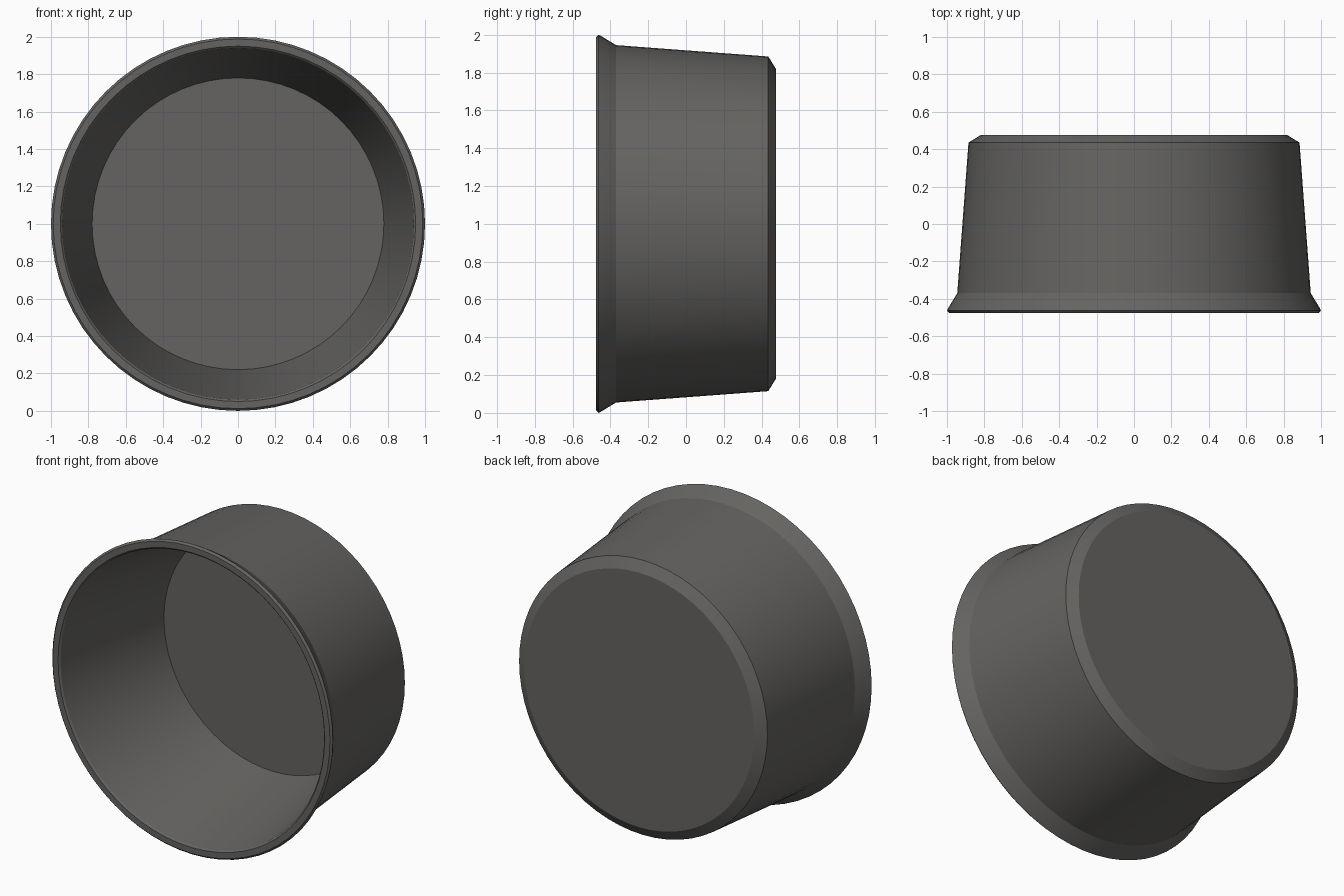
import bpy, bmesh, math

cube = bpy.data.objects.get("Cube")
if cube:
    bpy.data.objects.remove(cube, do_unlink=True)

SEGMENTS = 64
CENTRE_Z = 1.0

# One dark grey for the whole tub
grey = bpy.data.materials.new("dark_grey")
grey.use_nodes = True
colour = (0.13, 0.127, 0.12, 1)
grey.diffuse_color = colour
grey.node_tree.nodes["Principled BSDF"].inputs["Base Color"].default_value = colour

# Closed wall profile as (radius, y): back, outer wall, flared lip, inner wall, floor
profile = [
    (0.82, 0.475), (0.885, 0.435), (0.945, -0.37),
    (0.995, -0.452), (1.0, -0.462), (0.988, -0.475),
    (0.95, -0.475), (0.94, -0.465), (0.78, 0.36),
]


def revolve(name, points):
    """Spin the profile around the y axis and cap both ends."""
    bm = bmesh.new()
    rings = []
    for radius, y in points:
        ring = []
        for i in range(SEGMENTS):
            a = math.tau * i / SEGMENTS
            ring.append(bm.verts.new((radius * math.cos(a), y,
                                      CENTRE_Z + radius * math.sin(a))))
        rings.append(ring)
    for r0, r1 in zip(rings, rings[1:]):
        for i in range(SEGMENTS):
            j = (i + 1) % SEGMENTS
            bm.faces.new((r0[i], r0[j], r1[j], r1[i]))
    bm.faces.new(rings[0])
    bm.faces.new(rings[-1])
    bmesh.ops.recalc_face_normals(bm, faces=bm.faces)
    mesh = bpy.data.meshes.new(name)
    bm.to_mesh(mesh)
    bm.free()
    obj = bpy.data.objects.new(name, mesh)
    bpy.context.collection.objects.link(obj)
    return obj


# Hollow tub lying on its side with the mouth to the front
tub = revolve("tub", profile)
tub.data.materials.append(grey)
bpy.ops.object.select_all(action="DESELECT")
tub.select_set(True)
bpy.context.view_layer.objects.active = tub
bpy.ops.object.shade_smooth_by_angle(angle=math.radians(20))
